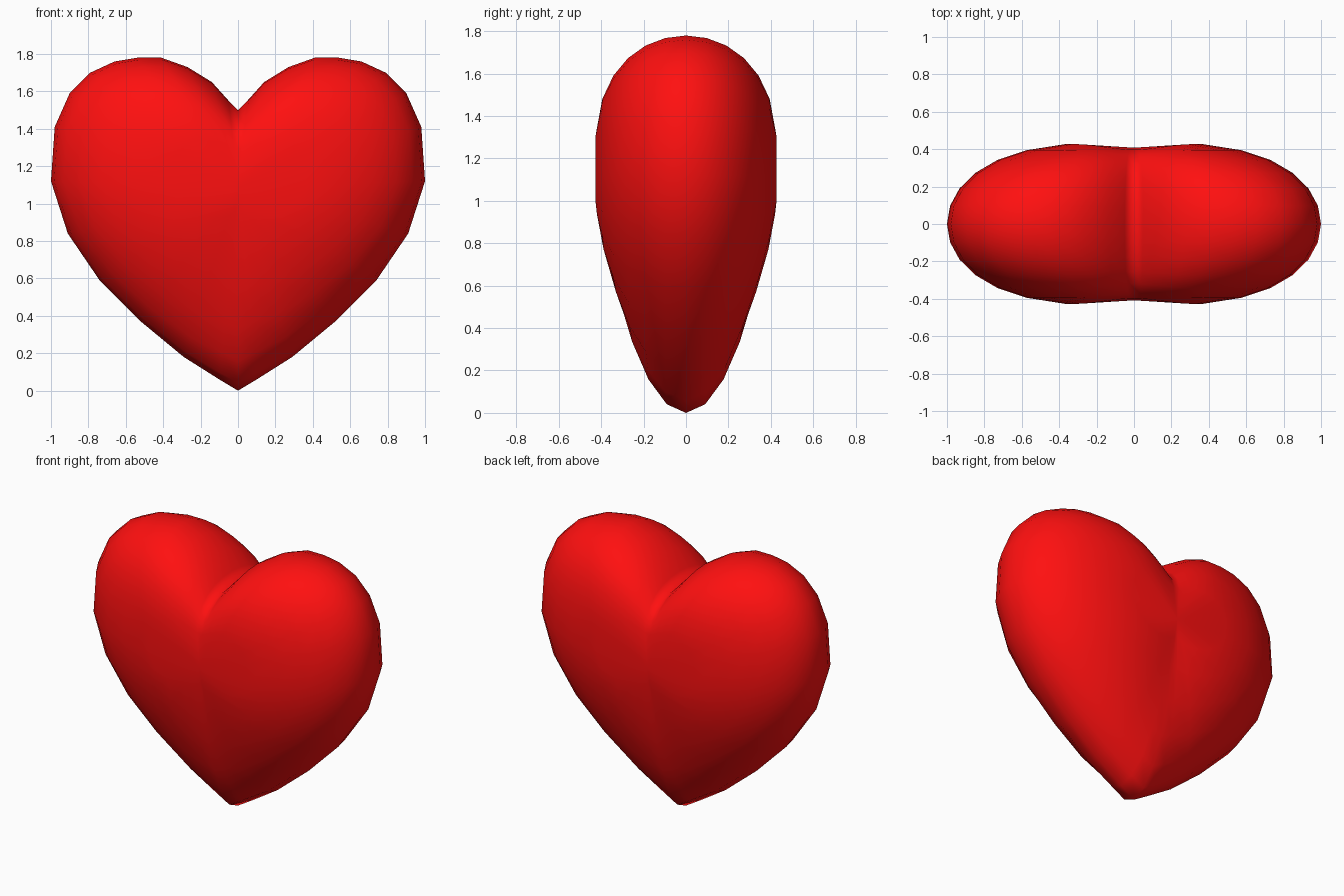
import bpy, bmesh, math

if "Cube" in bpy.data.objects:
    bpy.data.objects.remove(bpy.data.objects["Cube"])

# Right half of the outline, tip to cleft: x, z, fullness of the cross-section
HALF = [(0.00, 0.00, 1.32), (0.10, 0.06, 1.4), (0.29, 0.18, 1.65), (0.52, 0.37, 2.0),
        (0.74, 0.59, 2.45), (0.91, 0.84, 2.8), (1.00, 1.12, 3.0), (0.98, 1.41, 3.0),
        (0.90, 1.59, 3.0), (0.79, 1.70, 3.0), (0.66, 1.76, 3.0), (0.54, 1.78, 3.0),
        (0.41, 1.78, 3.0), (0.27, 1.73, 3.1), (0.14, 1.65, 3.4), (0.05, 1.55, 4.0),
        (0.00, 1.50, 4.4)]
OUTLINE = HALF + [(-x, z, p) for x, z, p in HALF[-2:0:-1]]
MID_Z = 1.08
STEPS = 7


def depth(x):
    # half thickness: slightly fuller in each lobe than on the centre line
    f = min(abs(x) / 0.32, 1.0)
    return 0.408 + 0.03 * f * f * (3 - 2 * f)


# Heart: rings swelling from the front pole to the rim and back to the rear pole
bm = bmesh.new()
front = bm.verts.new((0, -depth(0), MID_Z))
back = bm.verts.new((0, depth(0), MID_Z))
rings = []
for k in range(1, 2 * STEPS):
    t = math.pi * k / (2 * STEPS)
    ring = []
    for x, z, p in OUTLINE:
        r = math.sin(t) ** (2 / p)
        ring.append(bm.verts.new((x * r, -math.cos(t) * depth(x * r),
                                  MID_Z + (z - MID_Z) * r)))
    rings.append(ring)

n = len(OUTLINE)
for i in range(n):
    j = (i + 1) % n
    bm.faces.new((front, rings[0][i], rings[0][j]))
    bm.faces.new((back, rings[-1][j], rings[-1][i]))
    for a, b in zip(rings, rings[1:]):
        bm.faces.new((a[i], b[i], b[j], a[j]))
bmesh.ops.recalc_face_normals(bm, faces=bm.faces)
for face in bm.faces:
    face.smooth = True

mesh = bpy.data.meshes.new("heart")
bm.to_mesh(mesh)
bm.free()
heart = bpy.data.objects.new("heart", mesh)
bpy.context.collection.objects.link(heart)

# Red material
red = bpy.data.materials.new("red")
red.diffuse_color = (1.0, 0.005, 0.005, 1)
red.use_nodes = True
red.node_tree.nodes["Principled BSDF"].inputs["Base Color"].default_value = red.diffuse_color
mesh.materials.append(red)
